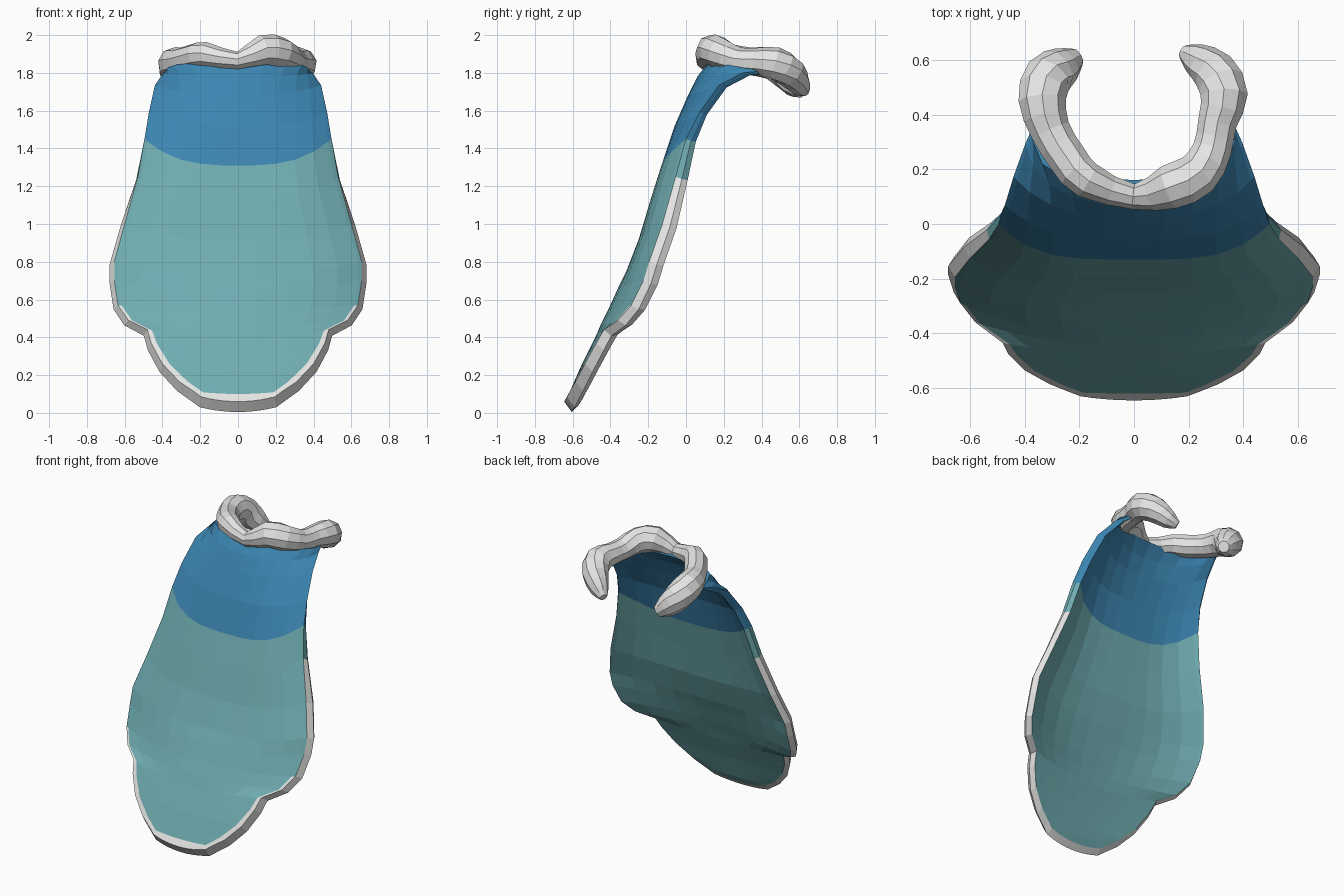
import bpy
import bmesh
from math import sin, cos, pi
from mathutils import Vector

default_cube = bpy.data.objects.get("Cube")
if default_cube:
    bpy.data.objects.remove(default_cube, do_unlink=True)


def make_material(name, colour):
    mat = bpy.data.materials.new(name)
    mat.use_nodes = True
    mat.diffuse_color = (*colour, 1)
    mat.node_tree.nodes["Principled BSDF"].inputs["Base Color"].default_value = (*colour, 1)
    return mat


blue = make_material("cape blue", (0.045, 0.235, 0.44))
teal = make_material("cape teal", (0.16, 0.415, 0.44))
fur = make_material("fur white", (0.78, 0.78, 0.77))
BLUE, TEAL, WHITE = range(3)


def finish(bm, name, materials):
    bmesh.ops.recalc_face_normals(bm, faces=bm.faces)
    mesh = bpy.data.meshes.new(name)
    bm.to_mesh(mesh)
    bm.free()
    for mat in materials:
        mesh.materials.append(mat)
    obj = bpy.data.objects.new(name, mesh)
    bpy.context.collection.objects.link(obj)


# Cape rows from neck to hem: half width, edge y, edge z, centre y, centre z
ROWS = [
    (.35, .40, 1.81, .12, 1.86),
    (.395, .30, 1.80, .06, 1.78),
    (.44, .175, 1.735, .01, 1.68),
    (.472, .07, 1.59, -.06, 1.52),
    (.495, .00, 1.45, -.13, 1.31),
    (.53, -.055, 1.25, -.19, 1.12),
    (.60, -.125, 1.0, -.25, .92),
    (.655, -.195, .80, -.32, .74),
    (.655, -.225, .70, -.36, .66),
    (.635, -.29, .57, -.41, .55),
    (.58, -.36, .49, -.45, .47),
    (.48, -.435, .44, -.48, .40),
    (.46, -.475, .37, -.51, .34),
    (.40, -.535, .26, -.55, .26),
    (.31, -.585, .165, -.59, .17),
    (.235, -.615, .115, -.62, .10),
    (.195, -.63, .085, -.645, .06),
]
BOUNDARY_ROW = 4
RIM_ROW = 5
HEM_ROW = 9


def cape_row(r):
    """Points across one row, bent around the shoulders near the neck."""
    width, edge_y, edge_z, mid_y, mid_z = ROWS[r]
    bend = max(0.3, 1.9 - 0.4 * r)
    # flattest over the chest, rounder at the neck and hem
    power = max(2, min(r, 4, 4 - 0.4 * (r - 5)))
    hem = 0.02 + 0.006 * max(0, r - 10)
    half = [0.2, 0.4, 0.6, 0.8, 1 - hem / width, 1]
    across = [-u for u in reversed(half)] + [0] + half
    return [Vector((width * sin(bend * u) / sin(bend),
                    mid_y + (edge_y - mid_y) * abs(u) ** power,
                    mid_z + (edge_z - mid_z) * abs(u) ** min(power, 3)))
            for u in across]


def thicken(p, r, thin, thick):
    """Offset a point: thin near the neck, thick from the chest down."""
    offset = Vector(thin).lerp(Vector(thick), min(1, max(0, (r - 3) / 3)))
    return p + Vector((p.x * offset.x, offset.y, offset.z))


def build_cape():
    bm = bmesh.new()
    # outer cloth, the bulging middle of the rim, and the lining
    outer, middle, inner = [], [], []
    for r in range(len(ROWS)):
        row = cape_row(r)
        drop = -0.015 - 0.04 * min(1, max(0, (r - 8) / 7))
        outer.append([bm.verts.new(p) for p in row])
        middle.append({c: bm.verts.new(thicken(row[c], r, (-.03, .02, -.005), (.038, .04, drop)))
                       for c in range(len(row))
                       if c in (0, len(row) - 1) or r in (0, len(ROWS) - 1)})
        inner.append([bm.verts.new(thicken(p, r, (-.07, .04, -.012), (.005, .075, -.022)))
                      for p in row])
    last_row, last_col = len(outer) - 1, len(outer[0]) - 1

    def face(a, b, r, c, r2, c2, index):
        """Quad between two layers, from cell (r, c) to cell (r2, c2)."""
        bm.faces.new((a[r][c], a[r2][c2], b[r2][c2], b[r][c])).material_index = index

    for r in range(last_row):
        cloth = BLUE if r < BOUNDARY_ROW else TEAL
        rim = WHITE if r >= RIM_ROW else cloth
        for c in range(last_col):
            at_side = c in (0, last_col - 1) and r >= HEM_ROW
            at_hem = at_side or r == last_row - 1
            for layer, index in ((outer, WHITE if at_hem else cloth), (inner, cloth)):
                face(layer[r:], layer[r + 1:], 0, c, 0, c + 1, index)
        for c in (0, last_col):
            face(outer, middle, r, c, r + 1, c, rim)
            face(middle, inner, r, c, r + 1, c, rim)
    # neck and bottom rims
    for r, index in ((0, BLUE), (last_row, WHITE)):
        for c in range(last_col):
            face(outer, middle, r, c, r, c + 1, index)
            face(middle, inner, r, c, r, c + 1, index)
    finish(bm, "cape", (blue, teal, fur))


# Collar path from one tip around the neck to the other: x, y, z, radius
COLLAR = [
    (-.21, .61, 1.70, .035),
    (-.255, .58, 1.735, .068),
    (-.315, .535, 1.80, .088),
    (-.335, .45, 1.85, .086),
    (-.305, .34, 1.86, .072),
    (-.24, .235, 1.88, .07),
    (-.17, .16, 1.895, .066),
    (0, .10, 1.865, .046),
    (.13, .135, 1.92, .08),
    (.23, .18, 1.905, .08),
    (.285, .27, 1.865, .07),
    (.305, .37, 1.86, .07),
    (.33, .47, 1.85, .085),
    (.295, .555, 1.80, .08),
    (.225, .605, 1.73, .056),
    (.18, .63, 1.70, .025),
]


def smooth_path(points):
    """Add one rounded in-between point to each span."""
    points = [Vector(p) for p in points]
    last = len(points) - 1
    path = []
    for i in range(last):
        before, after = points[max(i - 1, 0)], points[min(i + 2, last)]
        path += [points[i], (9 * (points[i] + points[i + 1]) - before - after) / 16]
    return path + [points[last]]


def build_collar(sides=9):
    bm = bmesh.new()
    path = smooth_path(COLLAR)
    rings = []
    for i, point in enumerate(path):
        tangent = path[min(i + 1, len(path) - 1)].xyz - path[max(i - 1, 0)].xyz
        side = tangent.cross(Vector((0, 0, 1))).normalized()
        up = side.cross(tangent).normalized()
        angles = [2 * pi * k / sides + pi / 2 for k in range(sides)]
        rings.append([bm.verts.new(point.xyz + point.w * 1.03 * (side * cos(a) + up * sin(a)))
                      for a in angles])
    for a, b in zip(rings, rings[1:]):
        for k in range(sides):
            n = (k + 1) % sides
            bm.faces.new((a[k], a[n], b[n], b[k]))
    bm.faces.new(rings[0])
    bm.faces.new(rings[-1])
    finish(bm, "fur_collar", (fur,))


build_cape()
build_collar()
